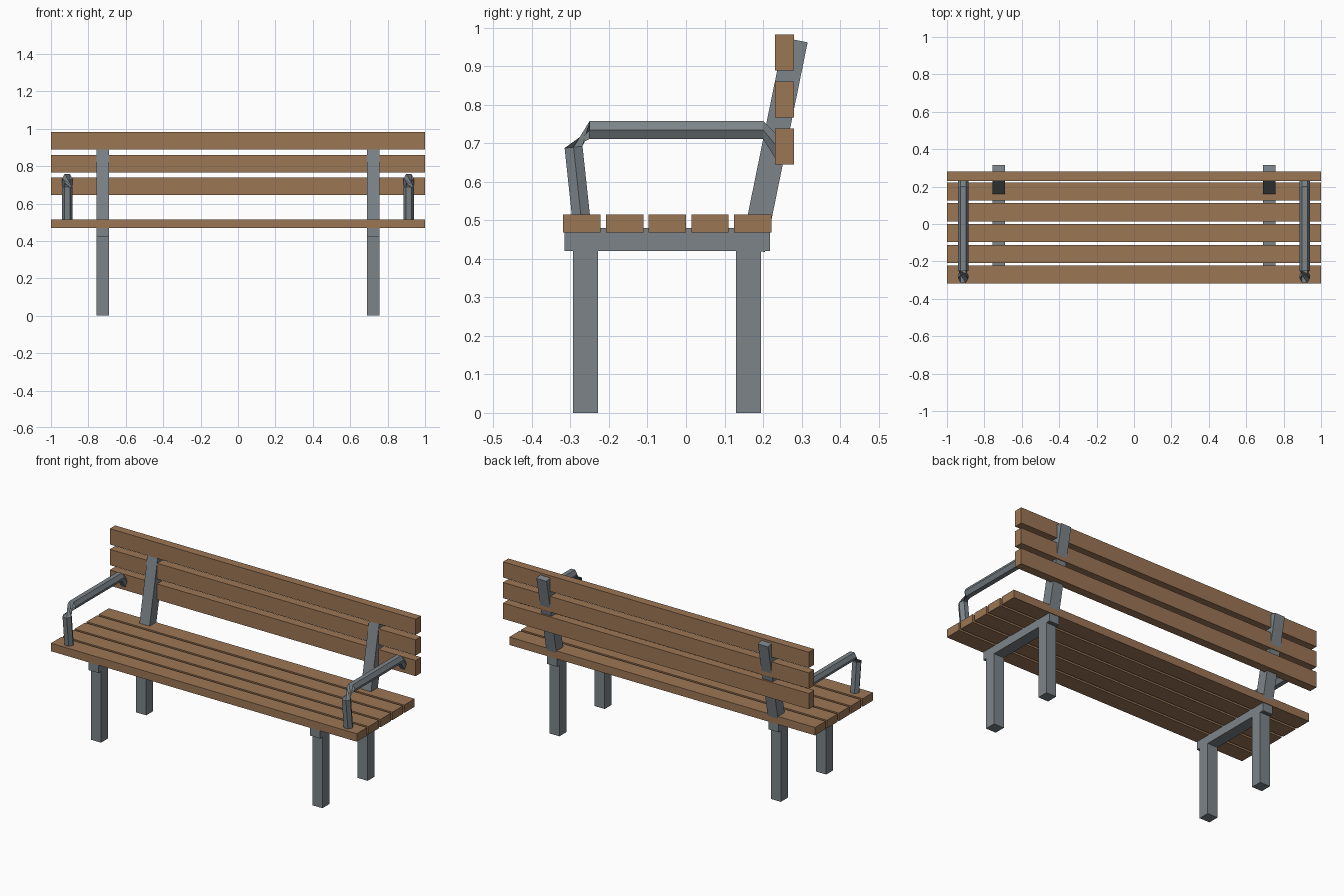
import bpy, bmesh, math
from mathutils import Vector, Matrix

if "Cube" in bpy.data.objects:
    bpy.data.objects.remove(bpy.data.objects["Cube"])


def material(name, rgb):
    m = bpy.data.materials.new(name)
    m.diffuse_color = (*rgb, 1)
    m.use_nodes = True
    m.node_tree.nodes["Principled BSDF"].inputs["Base Color"].default_value = m.diffuse_color
    return m


wood = material("wood", (0.33, 0.18, 0.09))
steel = material("steel", (0.20, 0.23, 0.25))


def finish(bm, name, mat):
    bmesh.ops.recalc_face_normals(bm, faces=bm.faces)
    me = bpy.data.meshes.new(name)
    bm.to_mesh(me)
    bm.free()
    me.materials.append(mat)
    ob = bpy.data.objects.new(name, me)
    bpy.context.collection.objects.link(ob)
    return ob


def box(name, x, y, z, mat, tilt=0.0):
    """Box from (min, max) ranges, tilted about its own centre on x."""
    bm = bmesh.new()
    bmesh.ops.create_cube(bm, size=1)
    size = Vector([r[1] - r[0] for r in (x, y, z)])
    mid = Vector([(r[1] + r[0]) / 2 for r in (x, y, z)])
    bm.transform(Matrix.Translation(mid) @ Matrix.Rotation(tilt, 4, 'X')
                 @ Matrix.Diagonal((*size, 1)))
    return finish(bm, name, mat)


def tube(name, x, path, mat, radius=0.027, sides=6):
    """Hexagonal bar; path holds (y, z, tangent y, tangent z)."""
    bm = bmesh.new()
    rings = []
    for y, z, ty, tz in path:
        t = Vector((0, ty, tz)).normalized()
        u = t.cross(Vector((0, 0, 1))).normalized()
        v = u.cross(t)
        ring = []
        for i in range(sides):
            a = 2 * math.pi * i / sides
            ring.append(bm.verts.new(Vector((x, y, z))
                                     + radius * (u * math.cos(a) + v * math.sin(a))))
        rings.append(ring)
    for a, b in zip(rings, rings[1:]):
        for i in range(sides):
            j = (i + 1) % sides
            bm.faces.new((a[i], a[j], b[j], b[i]))
    bm.faces.new(rings[0][::-1])
    bm.faces.new(rings[-1])
    return finish(bm, name, mat)


# Seat slats
for i in range(5):
    y = -0.319 + i * 0.111
    box(f"seat_slat_{i + 1}", (-1, 1), (y, y + 0.097), (0.468, 0.515), wood)

# Backrest slats
for i in range(3):
    z = 0.645 + i * 0.122
    box(f"back_slat_{i + 1}", (-1, 1), (0.231, 0.281), (z, z + 0.093), wood)

for s, side in ((-1, "left"), (1, "right")):
    xr = (s * 0.724 - 0.033, s * 0.724 + 0.033)
    # Legs and the rail under the seat
    box(f"front_leg_{side}", xr, (-0.293, -0.228), (0, 0.421), steel)
    box(f"back_leg_{side}", xr, (0.130, 0.195), (0, 0.421), steel)
    box(f"seat_rail_{side}", xr, (-0.315, 0.218), (0.42, 0.48), steel)
    # Leaning backrest post
    box(f"back_post_{side}", xr, (0.198, 0.261), (0.418, 0.974), steel,
        tilt=-math.atan2(0.111, 0.545))
    # Armrest, with the twisted front corner
    tube(f"armrest_{side}", s * 0.913,
         [(-0.271, 0.495, -0.1, 1), (-0.292, 0.69, -0.1, 1),
          (-0.25, 0.735, 1, 0), (0.20, 0.735, 1, 0), (0.25, 0.675, 1, -1)], steel)
